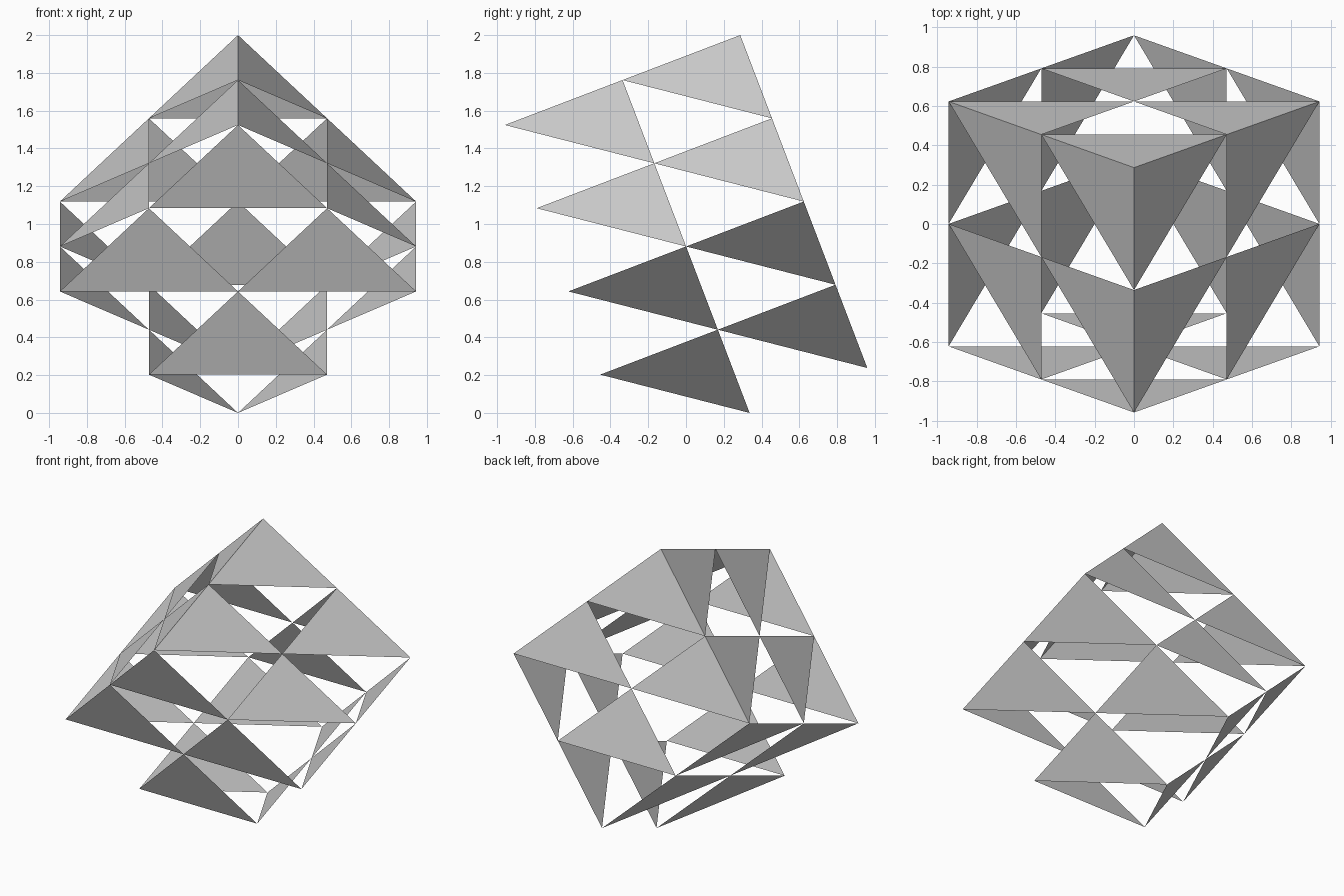
import bpy, bmesh, math
from mathutils import Vector

if "Cube" in bpy.data.objects:
    bpy.data.objects.remove(bpy.data.objects["Cube"])

# Tilted cube: two cells along each of three perpendicular edges
S = 0.6669
T = math.radians(20.9)
R = S / math.sqrt(2)
TOP = Vector((0, 0.287, 2.0))
A = Vector((0, -S * math.cos(T), -S * math.sin(T)))
B = Vector((R, R * math.sin(T), -R * math.cos(T)))
C = Vector((-B.x, B.y, B.z))


def panel(name, u, v, offset, outward):
    """One cube side: a 2 x 2 grid of right-angled triangles."""
    bm = bmesh.new()
    for i in range(2):
        for j in range(2):
            p = TOP + offset + u * i + v * j
            tri = [p, p + u, p + v]
            if u.cross(v).dot(outward) < 0:
                tri.reverse()
            bm.faces.new([bm.verts.new(q) for q in tri])
    bmesh.ops.remove_doubles(bm, verts=bm.verts, dist=1e-4)
    mesh = bpy.data.meshes.new(name)
    bm.to_mesh(mesh)
    bm.free()
    bpy.context.collection.objects.link(bpy.data.objects.new(name, mesh))


# Three pairs of opposite sides
sides = [("back_panel", "front_panel", B, C, A),
         ("upper_left_panel", "lower_right_panel", A, C, B),
         ("upper_right_panel", "lower_left_panel", A, B, C)]
for near, far, u, v, n in sides:
    panel(near, u, v, Vector(), -n)
    panel(far, u, v, n * 2, n)
